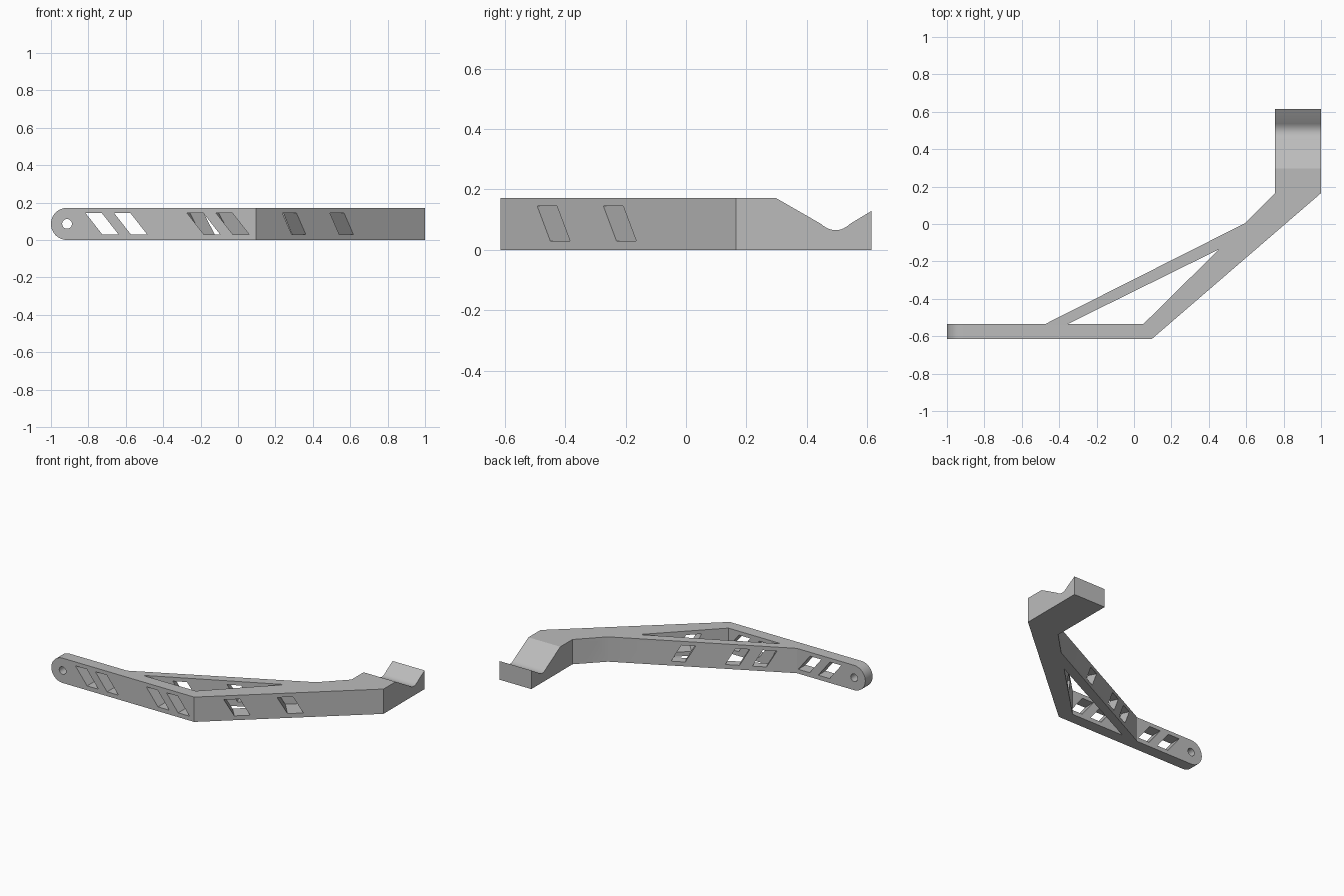
import bpy, bmesh, math
from mathutils import Vector, Matrix

if "Cube" in bpy.data.objects:
    bpy.data.objects.remove(bpy.data.objects["Cube"])

H = 0.172      # bracket height
ZM = H / 2

grey = bpy.data.materials.new("metal grey")
grey.diffuse_color = (0.5, 0.5, 0.5, 1)
grey.use_nodes = True
grey.node_tree.nodes["Principled BSDF"].inputs["Base Color"].default_value = grey.diffuse_color


def prism(name, pts, depth, matrix):
    """Extrude a 2D outline along local +z, then place it with a matrix."""
    bm = bmesh.new()
    face = bm.faces.new([bm.verts.new((x, y, 0)) for x, y in pts])
    out = bmesh.ops.extrude_face_region(bm, geom=[face])
    verts = [v for v in out["geom"] if isinstance(v, bmesh.types.BMVert)]
    bmesh.ops.translate(bm, verts=verts, vec=(0, 0, depth))
    bm.transform(matrix)
    bmesh.ops.recalc_face_normals(bm, faces=bm.faces)
    me = bpy.data.meshes.new(name)
    bm.to_mesh(me)
    bm.free()
    ob = bpy.data.objects.new(name, me)
    bpy.context.collection.objects.link(ob)
    me.materials.append(grey)
    return ob


def wall_frame(start, end, offset):
    """Local x runs along the wall, y is up, z points out of its outer face."""
    x = Vector((end[0] - start[0], end[1] - start[1], 0)).normalized()
    up = Vector((0, 0, 1))
    n = x.cross(up)
    m = Matrix((x, up, n)).transposed().to_4x4()
    m.translation = Vector((start[0], start[1], 0)) + n * offset
    return m


def circle(cx, cy, r, n=32):
    return [(cx + r * math.cos(2 * math.pi * i / n),
             cy + r * math.sin(2 * math.pi * i / n)) for i in range(n)]


def cut(cutter):
    mod = bracket.modifiers.new("cut", "BOOLEAN")
    mod.operation = "DIFFERENCE"
    mod.solver = "EXACT"
    mod.object = cutter
    bpy.context.view_layer.objects.active = bracket
    bpy.ops.object.modifier_apply(modifier=mod.name)
    bpy.data.objects.remove(cutter)


def slots(frame, starts, width, shift, depth):
    """Leaning window slots; the top edge starts at each given distance."""
    for s in starts:
        pts = [(s, 0.145), (s + width, 0.145),
               (s + width + shift, 0.03), (s + shift, 0.03)]
        cut(prism("slot_cutter", pts, depth, frame))


# Bracket body from its plan outline
plan = [(-1, -0.615), (0.095, -0.615), (1, 0.165), (1, 0.615), (0.755, 0.615),
        (0.755, 0.165), (0.595, 0.005), (-0.475, -0.535), (-1, -0.535)]
bracket = prism("bracket", plan, H, Matrix())

# Triangular opening between the arm and the brace
cut(prism("opening_cutter", [(-0.355, -0.535), (0.05, -0.535), (0.455, -0.135)],
          0.4, Matrix.Translation((0, 0, -0.1))))

# Rounded end of the front arm, and its bolt hole
front = wall_frame((0, -0.615), (1, -0.615), -0.12)
arc = [(-1 + ZM + ZM * math.cos(a), ZM + ZM * math.sin(a))
       for a in (math.pi / 2 + math.pi * i / 24 for i in range(25))]
for half, corner in ((arc[:13], [(-1.1, ZM), (-1.1, H + 0.1), (-1 + ZM, H + 0.1)]),
                     (arc[12:], [(-1 + ZM, -0.1), (-1.1, -0.1), (-1.1, ZM)])):
    cut(prism("round_cutter", half + corner, 0.2, front))
cut(prism("front_hole_cutter", circle(-1 + ZM, ZM, 0.026), 0.2, front))

# Window slots: front arm, diagonal arm, thick end of diagonal, rear brace
slots(front, (-0.816, -0.663, -0.273, -0.118), 0.087, 0.09, 0.2)
diag = (0.095, -0.615), (1, 0.165)
slots(wall_frame(*diag, -0.14), (0.02, 0.187, 0.355, 0.523), 0.1, 0.066, 0.18)
slots(wall_frame(*diag, -0.4), (0.853,), 0.1, 0.066, 0.45)
slots(wall_frame((-0.475, -0.535), (0.595, 0.005), -0.02),
      [0.126 + 0.172 * i for i in range(5)], 0.09, 0.066, 0.085)

# Cradle scooped out of the rear tab, and the hole across it
side = wall_frame((0.7, 0), (0.7, 1), -0.4)
side.translation = Vector((0.7, 0, 0))
P0, P1, P2 = Vector((0.445, 0.087)), Vector((0.497, 0.043)), Vector((0.545, 0.087))
bend = [(1 - t) ** 2 * P0 + 2 * t * (1 - t) * P1 + t * t * P2
        for t in (i / 12 for i in range(13))]
scoop = [(0.297, H)] + [tuple(p) for p in bend] + \
        [(0.615, 0.129), (0.7, 0.179), (0.7, 0.3), (0.297, 0.3)]
cut(prism("cradle_cutter", scoop, 0.4, side))
cut(prism("rear_hole_cutter", circle(0.268, 0.08, 0.026), 0.4, side))

# Smooth the rounded parts, keep the edges crisp
bpy.ops.object.select_all(action="DESELECT")
bracket.select_set(True)
bpy.context.view_layer.objects.active = bracket
bpy.ops.object.shade_smooth_by_angle(angle=math.radians(25))
